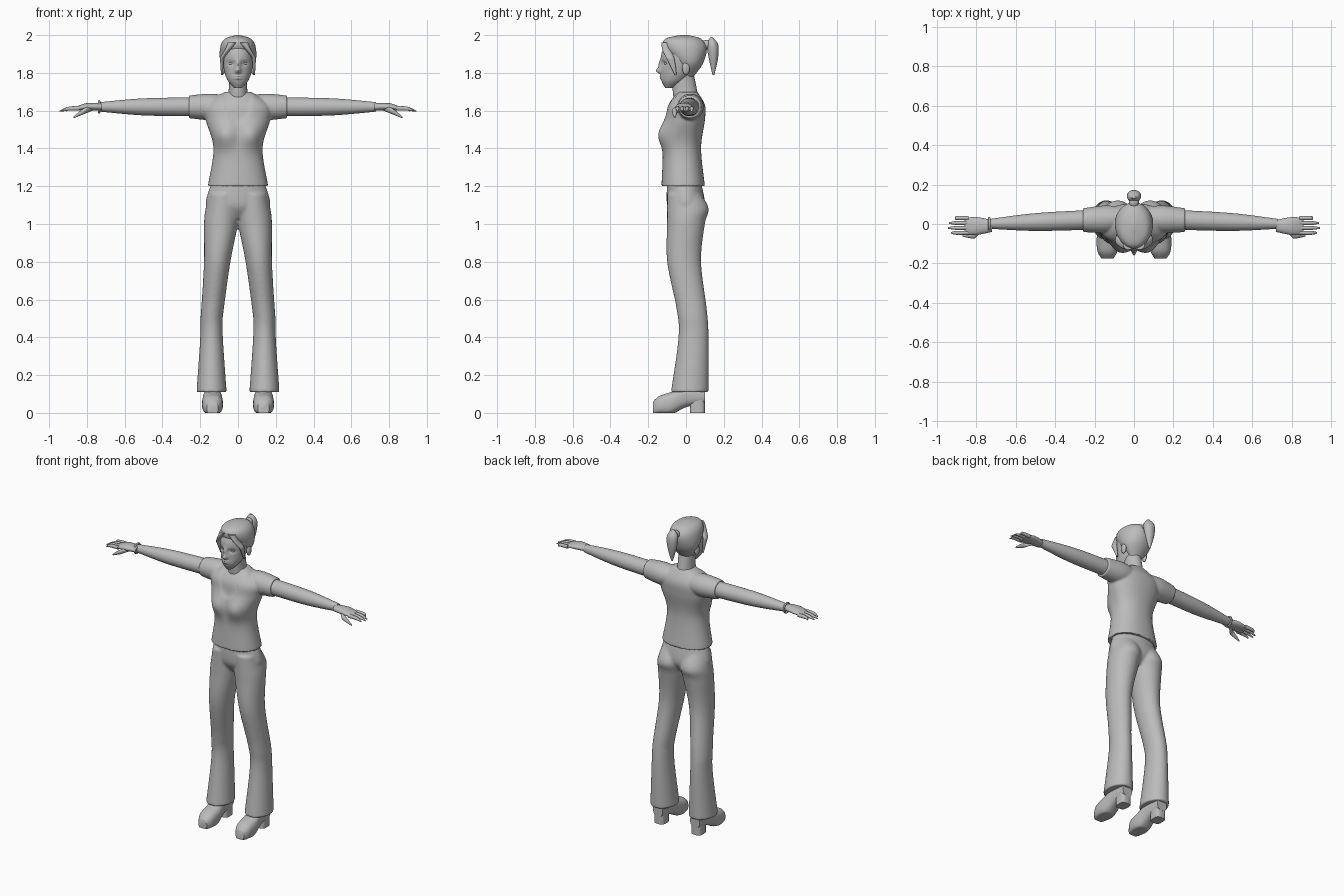
import bpy, bmesh, math
from mathutils import Vector

cube = bpy.data.objects.get("Cube")
if cube:
    bpy.data.objects.remove(cube)

shade = (0.5, 0.5, 0.5, 1)
grey = bpy.data.materials.new("plain grey")
grey.use_nodes = True
grey.diffuse_color = shade
grey.node_tree.nodes["Principled BSDF"].inputs["Base Color"].default_value = shade


def spline(stations, steps):
    """Smooth the stations with a Catmull-Rom curve."""
    points = [Vector(station) for station in stations]
    points = [points[0]] + points + [points[-1]]
    for before, start, end, after in zip(points, points[1:], points[2:], points[3:]):
        leave, arrive = (end - before) / 2, (after - start) / 2
        for step in range(steps):
            t = step / steps
            blend = t * t * (3 - 2 * t)
            yield (start.lerp(end, blend) + leave * t * (1 - t) ** 2
                   - arrive * t * t * (1 - t))
    yield points[-1]


def straight(position):
    return 0


def loft(bm, axis, stations, lane=straight, mirror=False, sides=32, steps=8, power=1):
    """Skin ellipses along an axis. Each station gives its position, half width,
    and low and high edge; lane gives the sideways centre for a position."""
    along = "xyz".index(axis)
    across, depth = [i for i in range(3) if i != along]
    for flip in (1, -1) if mirror else (1,):
        rings = []
        for position, width, low, high in spline(stations, steps):
            ring = []
            for i in range(sides):
                angle = math.tau * i / sides
                c, s = math.cos(angle), math.sin(angle)
                point = Vector()
                point[along] = position
                point[across] = lane(position) + width * math.copysign(abs(c) ** power, c)
                point[depth] = (low + high + (high - low) * math.copysign(abs(s) ** power, s)) / 2
                point.x *= flip
                ring.append(bm.verts.new(point))
            rings.append(ring)
        for ring, following in zip(rings, rings[1:]):
            for i in range(sides):
                bm.faces.new((ring[i - 1], ring[i], following[i], following[i - 1]))
        bm.faces.new(rings[0])
        bm.faces.new(rings[-1])


def round_limb(bm, stations):
    """A mirrored round tube along the arm line, from positions and radii."""
    height = 1.62
    loft(bm, "x", [(x, r, height - r, height + r) for x, r in stations],
         lane=lambda x: .03 - .04 * x, mirror=True)


def ball(bm, centre, size):
    """An ellipsoid, mirrored when it lies off the middle."""
    for flip in (1, -1) if centre[0] else (1,):
        verts = bmesh.ops.create_uvsphere(bm, u_segments=24, v_segments=12, radius=1)["verts"]
        bmesh.ops.scale(bm, vec=size, verts=verts)
        bmesh.ops.translate(bm, vec=(centre[0] * flip, *centre[1:]), verts=verts)


def bulge(bm, x, z, wide, tall, amount):
    """Push the front of a part forward around a point on both sides."""
    for vert in bm.verts:
        if vert.co.y < -.02:
            distance = math.hypot((abs(vert.co.x) - x) / wide, (vert.co.z - z) / tall)
            vert.co.y -= amount * math.exp(-distance ** 2 / 2)


def finish(name, bm, fuse_size=0):
    """Make the object, with its pieces fused into one skin if a size is given."""
    bmesh.ops.recalc_face_normals(bm, faces=bm.faces)
    mesh = bpy.data.meshes.new(name)
    bm.to_mesh(mesh)
    bm.free()
    mesh.materials.append(grey)
    part = bpy.data.objects.new(name, mesh)
    bpy.context.collection.objects.link(part)
    bpy.ops.object.select_all(action='DESELECT')
    part.select_set(True)
    bpy.context.view_layer.objects.active = part
    bpy.ops.object.shade_smooth_by_angle(angle=math.radians(50))
    if fuse_size:
        fuse = part.modifiers.new("fuse", 'REMESH')
        fuse.mode = 'VOXEL'
        fuse.voxel_size = fuse_size
        fuse.use_smooth_shade = True
        relax = part.modifiers.new("relax", 'SMOOTH')
        relax.iterations = 4


def single_loft(name, axis, stations, **options):
    bm = bmesh.new()
    loft(bm, axis, stations, **options)
    finish(name, bm)


# Shirt: torso with bust and scooped neckline, fused with short sleeves
bm = bmesh.new()
loft(bm, "z", [(1.2, .16, -.13, .1), (1.4, .13, -.12, .08), (1.55, .17, -.11, .1),
               (1.63, .17, -.1, .1), (1.7, .07, -.05, .06)], sides=64, steps=16, power=.9)
bulge(bm, .075, 1.47, .05, .05, .04)
for vert in bm.verts:
    inside = 1 - math.hypot(vert.co.x / .08, (vert.co.z - 1.7) / .18)
    if vert.co.y < 0 < inside:
        vert.co.y += min(.007, inside / 20)
round_limb(bm, [(.06, .06), (.15, .07), (.26, .06)])
finish("shirt", bm, .006)

# Trousers: hips fused with two flared legs
bm = bmesh.new()
loft(bm, "z", [(1.03, .1, -.06, .06), (1.1, .17, -.1, .1), (1.22, .14, -.1, .08)])
loft(bm, "z", [(.11, .08, -.08, .12), (.4, .06, -.04, .12), (.55, .06, -.05, .11), (.8, .07, -.1, .08),
               (1, .09, -.1, .1), (1.08, .09, -.1, .12), (1.16, .08, -.1, .08)],
     lane=lambda z: min(.14, .19 - z / 10), mirror=True)
finish("trousers", bm, .008)

# Bare arms below the sleeves
bm = bmesh.new()
round_limb(bm, [(.22, .05), (.5, .045), (.73, .025)])
finish("arms", bm)

# Hands: palm, four drooping fingers and a lowered thumb
bm = bmesh.new()
loft(bm, "x", [(.72, .03, 1.6, 1.64), (.8, .045, 1.6, 1.64), (.86, .04, 1.6, 1.62)],
     lane=lambda x: -.01, mirror=True)
for i, tip in enumerate((.91, .94, .945, .93)):
    loft(bm, "x", [(.84, .01, 1.6, 1.625), (.9, .01, 1.6, 1.62), (tip, .004, 1.595, 1.6)],
         lane=lambda x: .03 - .025 * i, mirror=True, sides=16)
loft(bm, "x", [(.77, .015, 1.6, 1.63), (.82, .014, 1.58, 1.61), (.87, .004, 1.56, 1.57)],
     lane=lambda x: max(-.06, .75 - x), mirror=True, sides=16)
finish("hands", bm)

# Bracelet on the right wrist
bpy.ops.mesh.primitive_torus_add(major_radius=.03, minor_radius=.006, location=(-.735, 0, 1.62),
                                 rotation=(0, math.pi / 2, 0))
bracelet = bpy.context.object
bracelet.name = "bracelet"
bracelet.data.materials.append(grey)
bpy.ops.object.shade_smooth_by_angle()

# Neck
single_loft("neck", "z", [(1.64, .07, -.06, .07), (1.7, .05, -.07, .06), (1.8, .05, -.07, .04)])

# Head with nose, eye sockets and lips
bm = bmesh.new()
loft(bm, "z", [(1.72, .02, -.11, -.07), (1.76, .055, -.13, 0), (1.82, .075, -.13, .05),
               (1.9, .08, -.13, .08), (1.97, .05, -.1, .06)], sides=96, steps=20)
bulge(bm, 0, 1.84, .01, .02, .015)
bulge(bm, 0, 1.81, .01, .01, .025)
bulge(bm, .035, 1.85, .015, .01, -.01)
for lip_height in (1.77, 1.782):
    bulge(bm, 0, lip_height, .015, .004, .008)
finish("head", bm)

# Eyes and ears
bm = bmesh.new()
ball(bm, (.035, -.105, 1.85), (.014, .01, .008))
ball(bm, (.08, 0, 1.825), (.012, .02, .035))
finish("eyes_and_ears", bm)

# Hair: cap, parted fringe, tie and ponytail
single_loft("hair_cap", "z", [(1.78, .04, -.01, .04), (1.85, .09, -.06, .09), (1.93, .095, -.12, .11),
                              (1.98, .07, -.11, .08), (2, .01, -.03, .01)], sides=48)
single_loft("fringe", "z", [(1.79, .005, -.06, -.05), (1.87, .01, -.1, -.06), (1.92, .015, -.125, -.08),
                            (1.96, .025, -.13, -.09)],
            lane=lambda z: min(.085, 1.4 - .7 * z), mirror=True)
bm = bmesh.new()
ball(bm, (0, .11, 1.95), (.025, .03, .025))
finish("hair_tie", bm)
single_loft("ponytail", "z", [(1.79, .005, .14, .15), (1.88, .03, .12, .17), (1.95, .035, .11, .17),
                              (1.99, .01, .13, .14)])

# Shoes: rounded uppers with flat soles, ankles and block heels
bm = bmesh.new()
placing = dict(lane=lambda position: .135, mirror=True)
loft(bm, "y", [(-.175, .03, -.01, .06), (-.14, .05, -.01, .09), (-.08, .055, -.01, .11),
               (0, .045, .03, .14), (.1, .035, .05, .13)], power=.8, **placing)
for vert in bm.verts:
    vert.co.z = max(vert.co.z, 0)
loft(bm, "z", [(.08, .04, -.03, .09), (.2, .04, -.03, .09)], **placing)
loft(bm, "z", [(0, .035, .02, .1), (.07, .035, .02, .1)], power=.6, **placing)
finish("shoes", bm)
